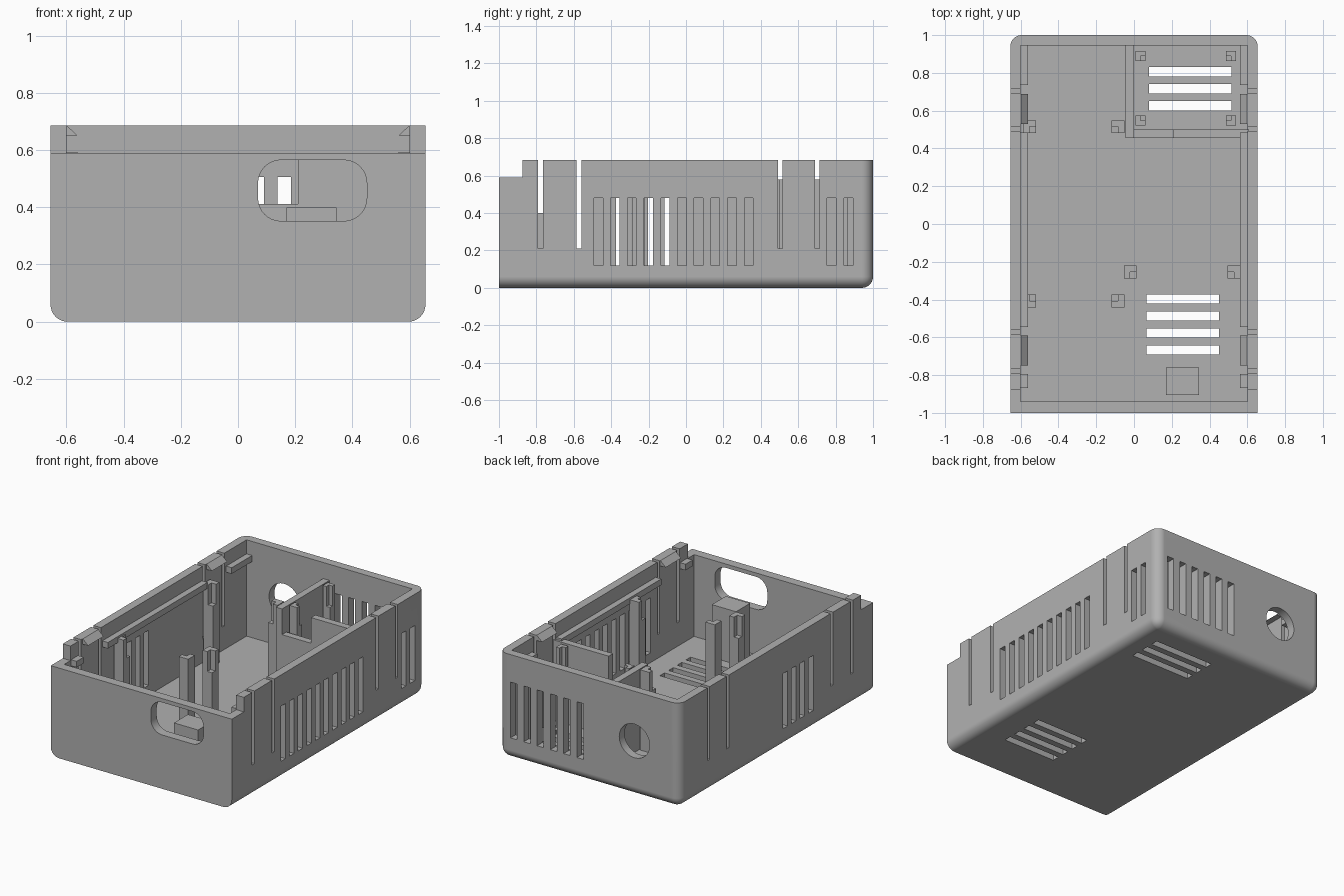
import bpy, bmesh
from mathutils import Matrix, Vector

if "Cube" in bpy.data.objects:
    bpy.data.objects.remove(bpy.data.objects["Cube"])

grey = bpy.data.materials.new("matte grey plastic")
grey.use_nodes = True
COLOUR = (0.44, 0.44, 0.44, 1)
grey.diffuse_color = COLOUR
grey.node_tree.nodes["Principled BSDF"].inputs["Base Color"].default_value = COLOUR

FLOOR, TOP, RIM = 0.055, 0.685, 0.59
IN_X, OUT_X = 0.6, 0.655
BACK, FRONT = 0.945, -0.94
POST_TOP = 0.58


def add_box(bm, x, y, z):
    size = Vector((x[1] - x[0], y[1] - y[0], z[1] - z[0]))
    mid = Vector((sum(x) / 2, sum(y) / 2, sum(z) / 2))
    mat = Matrix.Translation(mid) @ Matrix.Diagonal(size).to_4x4()
    return bmesh.ops.create_cube(bm, size=1, matrix=mat)["verts"]


def finish(name, bm):
    bmesh.ops.recalc_face_normals(bm, faces=bm.faces)
    mesh = bpy.data.meshes.new(name)
    bm.to_mesh(mesh)
    bm.free()
    mesh.materials.append(grey)
    obj = bpy.data.objects.new(name, mesh)
    bpy.context.collection.objects.link(obj)
    return obj


def box(name, x, y, z):
    bm = bmesh.new()
    add_box(bm, x, y, z)
    return finish(name, bm)


def cut(obj, cutter):
    mod = obj.modifiers.new("cut", "BOOLEAN")
    mod.object, mod.operation, mod.solver = cutter, "DIFFERENCE", "EXACT"
    bpy.ops.object.select_all(action="DESELECT")
    bpy.context.view_layer.objects.active = obj
    obj.select_set(True)
    bpy.ops.object.modifier_apply(modifier=mod.name)
    cutter.hide_render = True
    bpy.data.objects.remove(cutter)


# Outer shell: rounded at the bottom sides, bottom back and back corners
bm = bmesh.new()
add_box(bm, (-OUT_X, OUT_X), (-1, 1), (0, TOP))
rounded = []
for e in bm.edges:
    a, b = (v.co for v in e.verts)
    mid = (a + b) / 2
    low = mid.z < 0.01 and mid.y > -0.5
    upright = abs(a.z - b.z) > 0.1 and mid.y > 0.5
    if low or upright:
        rounded.append(e)
bmesh.ops.bevel(bm, geom=rounded, offset=0.06, segments=8, profile=0.5, affect="EDGES")
shell = finish("case_shell", bm)
cut(shell, box("cavity_cutter", (-IN_X, IN_X), (FRONT, BACK), (FLOOR, 1)))

# Wall and floor openings
bm = bmesh.new()
SIDE = {1: (0.58, 0.7), -1: (-0.7, -0.58)}
BACK_CUT, FRONT_CUT = (0.92, 1.05), (-1.05, -0.92)
VENT_Z = (0.12, 0.48)
right_vents = [-0.492 + 0.0893 * i for i in range(10)] + [0.755, 0.845]
left_vents = [-0.38 + 0.0885 * i for i in range(4)]
for side, starts in ((1, right_vents), (-1, left_vents)):
    for y in starts:
        add_box(bm, SIDE[side], (y, y + 0.047), VENT_Z)
    for y in (-0.79, -0.585, 0.492, 0.69):
        add_box(bm, SIDE[side], (y, y + 0.025), (0.21, 0.8))
for i in range(6):
    x = 0.042 + 0.096 * i
    add_box(bm, (x, x + 0.048), BACK_CUT, (0.14, 0.505))
for i in range(3):
    y = 0.602 + 0.09 * i
    add_box(bm, (0.08, 0.515), (y, y + 0.048), (-0.05, 0.08))
for i in range(4):
    y = -0.69 + 0.09 * i
    add_box(bm, (0.065, 0.45), (y, y + 0.048), (-0.05, 0.08))
# lowered front rim
add_box(bm, (-0.8, 0.8), (-1.1, -0.875), (RIM, 0.8))
# round hole in the back wall
turn = Matrix.Translation((-0.327, 0.98, 0.36)) @ Matrix.Rotation(1.5708, 4, "X")
bmesh.ops.create_cone(bm, cap_ends=True, segments=48, radius1=0.11, radius2=0.11,
                      depth=0.14, matrix=turn)
# rounded window in the front wall
verts = add_box(bm, (0.07, 0.45), FRONT_CUT, (0.352, 0.565))
edges = {e for v in verts for e in v.link_edges
         if abs(e.verts[0].co.y - e.verts[1].co.y) > 0.05}
bmesh.ops.bevel(bm, geom=list(edges), offset=0.08, segments=8, profile=0.5, affect="EDGES")
cut(shell, finish("opening_cutter", bm))
bpy.ops.object.shade_smooth_by_angle(angle=0.6)
weighted = shell.modifiers.new("even shading", "WEIGHTED_NORMAL")
weighted.keep_sharp = True

# Compartment walls and the block behind the front window
BASE = FLOOR - 0.01
box("compartment_side_wall", (-0.045, 0), (0.455, 0.95), (BASE, POST_TOP))
box("compartment_low_wall", (0, 0.21), (0.455, 0.5), (BASE, 0.412))
box("compartment_tall_wall", (0.21, 0.61), (0.455, 0.5), (BASE, POST_TOP))
box("window_block", (0.17, 0.345), (-0.905, -0.76), (BASE, 0.4))


# Board posts: an L-shaped top with a ledge facing (dx, dy)
def post(name, x, y, size, dx, dy):
    h = size / 2
    ledge = 0.45
    bm = bmesh.new()
    outline = [(-h, -h), (h, -h), (h, 0), (0, 0), (0, h), (-h, h)]
    add_box(bm, (x - h, x + h), (y - h, y + h), (BASE, ledge))
    face = bm.faces.new([bm.verts.new((x + px * dx, y + py * dy, ledge))
                         for px, py in outline])
    top = bmesh.ops.extrude_face_region(bm, geom=[face])["geom"]
    moved = [v for v in top if isinstance(v, bmesh.types.BMVert)]
    bmesh.ops.translate(bm, verts=moved, vec=(0, 0, POST_TOP - ledge))
    finish(name, bm)


for x, dx in ((-0.553, 1), (-0.085, -1)):
    for y, dy in ((0.515, -1), (-0.408, 1)):
        post("main_board_post", x, y, 0.068, dx, dy)
for x, dx in ((-0.02, 1), (0.53, -1)):
    post("front_board_post", x, -0.255, 0.068, dx, -1)
for x, dx in ((0.035, 1), (0.513, -1)):
    for y, dy in ((0.89, -1), (0.548, 1)):
        post("rear_board_post", x, y, 0.052, dx, dy)

# Lid rails and snap hooks along both side walls
for s, label in ((1, "left"), (-1, "right")):
    xs = sorted((s * 0.56, s * 0.605))
    for y in ((-0.868, -0.795), (-0.545, 0.485), (0.735, 0.95)):
        box(label + "_lid_rail", xs, y, (0.553, 0.593))
    for y0, y1 in ((-0.75, -0.59), (0.53, 0.688)):
        bm = bmesh.new()
        face = bm.faces.new([bm.verts.new((s * x, y0, z)) for x, z in
                             ((0.605, TOP), (0.598, TOP), (0.56, 0.65), (0.605, 0.65))])
        end = bmesh.ops.extrude_face_region(bm, geom=[face])["geom"]
        moved = [v for v in end if isinstance(v, bmesh.types.BMVert)]
        bmesh.ops.translate(bm, verts=moved, vec=(0, y1 - y0, 0))
        finish(label + "_snap_hook", bm)
